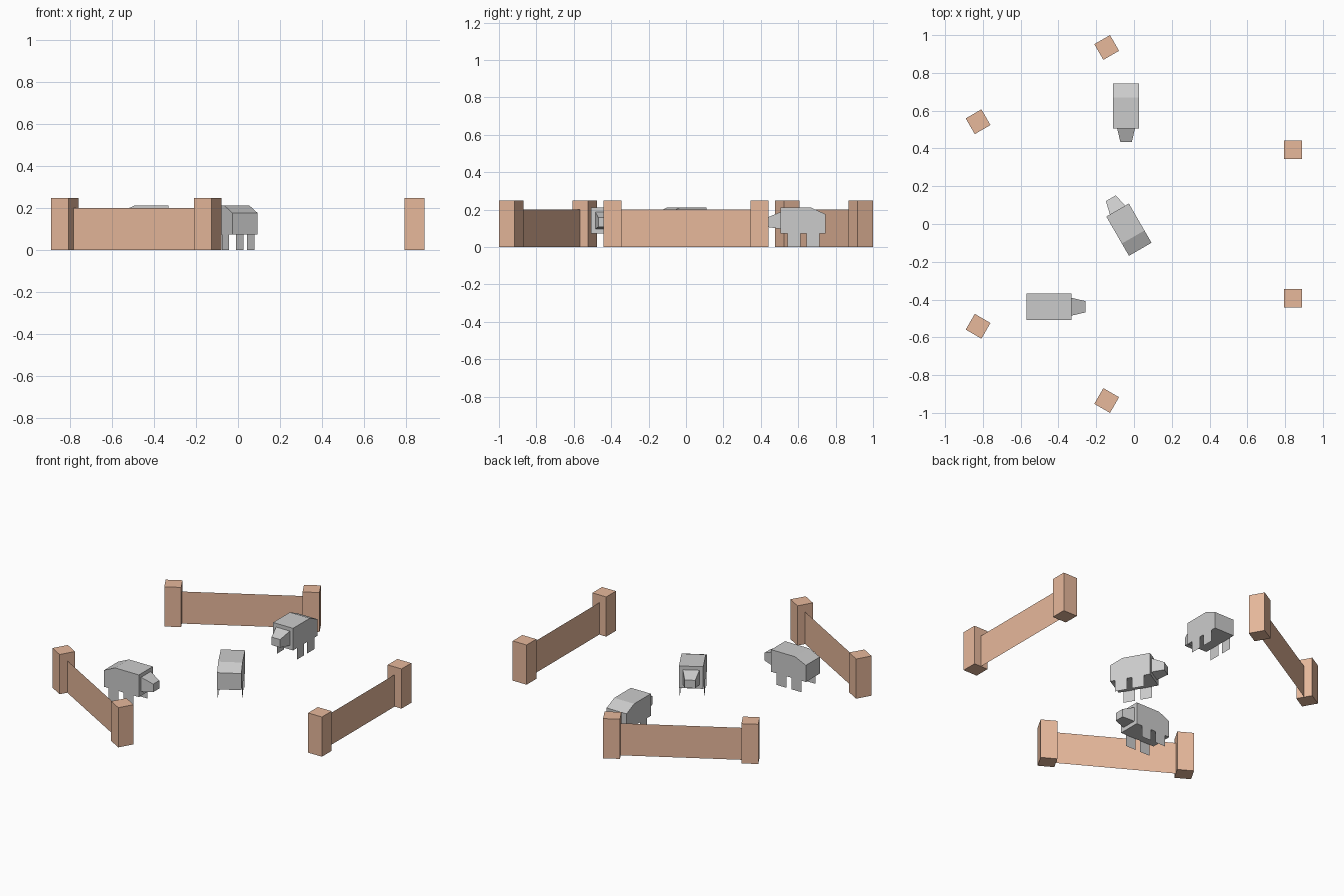
import bpy, math
from mathutils import Matrix, Vector

if "Cube" in bpy.data.objects:
    bpy.data.objects.remove(bpy.data.objects["Cube"])

wood = bpy.data.materials.new("wood")
wood.diffuse_color = (0.8, 0.48, 0.33, 1)
wood.use_nodes = True
wood.node_tree.nodes["Principled BSDF"].inputs["Base Color"].default_value = wood.diffuse_color


def add_mesh(name, verts, faces, xf, mat=None):
    me = bpy.data.meshes.new(name)
    me.from_pydata([xf @ Vector(v) for v in verts], [], faces)
    ob = bpy.data.objects.new(name, me)
    bpy.context.collection.objects.link(ob)
    if mat:
        me.materials.append(mat)
    return ob


def loft(name, a, b, xf, mat=None):
    """Closed solid between two matching cross-sections."""
    n = len(a)
    faces = [tuple(reversed(range(n))), tuple(range(n, 2 * n))]
    faces += [(i, (i + 1) % n, (i + 1) % n + n, i + n) for i in range(n)]
    return add_mesh(name, a + b, faces, xf, mat)


def placed(x, y, deg):
    return Matrix.Translation((x, y, 0)) @ Matrix.Rotation(math.radians(deg), 4, 'Z')


def square(h, z):
    return [(-h, -h, z), (h, -h, z), (h, h, z), (-h, h, z)]


def fence(label, x, y, deg):
    # two square posts joined by a single-sheet panel
    xf = placed(x, y, deg)
    half, r = 0.393, 0.048
    for side, s in (("left", -1), ("right", 1)):
        loft(f"{label}_fence_{side}_post", square(r, 0), square(r, 0.248),
             xf @ Matrix.Translation((s * half, 0, 0)), wood)
    e = half - r
    add_mesh(f"{label}_fence_panel",
             [(-e, 0, 0), (e, 0, 0), (e, 0, 0.2), (-e, 0, 0.2)],
             [(0, 1, 2, 3)], xf, wood)


def sheep(label, x, y, deg):
    # local +x is forward
    xf = placed(x, y, deg)
    w = 0.069
    # body: side profile with sloping rump
    prof = [(-0.12, 0.072), (0.12, 0.072), (0.12, 0.21), (-0.045, 0.21), (-0.12, 0.176)]
    loft(f"{label}_sheep_body", [(u, w, z) for u, z in prof],
         [(u, -w, z) for u, z in prof][:], xf).data.flip_normals()

    # head: tapered block
    def ring(u, h, z0, z1):
        return [(u, -h, z0), (u, h, z0), (u, h, z1), (u, -h, z1)]
    loft(f"{label}_sheep_head", ring(0.12, 0.047, 0.097, 0.187),
         ring(0.192, 0.03, 0.107, 0.157), xf)

    # legs: flat sheets below the body sides
    for side, s in (("left", 1), ("right", -1)):
        for end, u0, u1 in (("front", 0.013, 0.083), ("back", -0.09, -0.02)):
            add_mesh(f"{label}_sheep_{end}_{side}_leg",
                     [(u0, s * w, 0), (u1, s * w, 0), (u1, s * w, 0.072), (u0, s * w, 0.072)],
                     [(0, 1, 2, 3)], xf)


fence("right", 0.841, 0, 90)
fence("back", -0.485, 0.738, 30)
fence("front", -0.485, -0.738, -30)

sheep("back", -0.042, 0.625, -90)
sheep("middle", -0.027, -0.03, 120)
sheep("front", -0.45, -0.438, 0)

# consistent outward normals on the solid parts
import bmesh
for ob in bpy.context.collection.objects:
    bm = bmesh.new()
    bm.from_mesh(ob.data)
    bmesh.ops.recalc_face_normals(bm, faces=bm.faces)
    bm.to_mesh(ob.data)
    bm.free()
